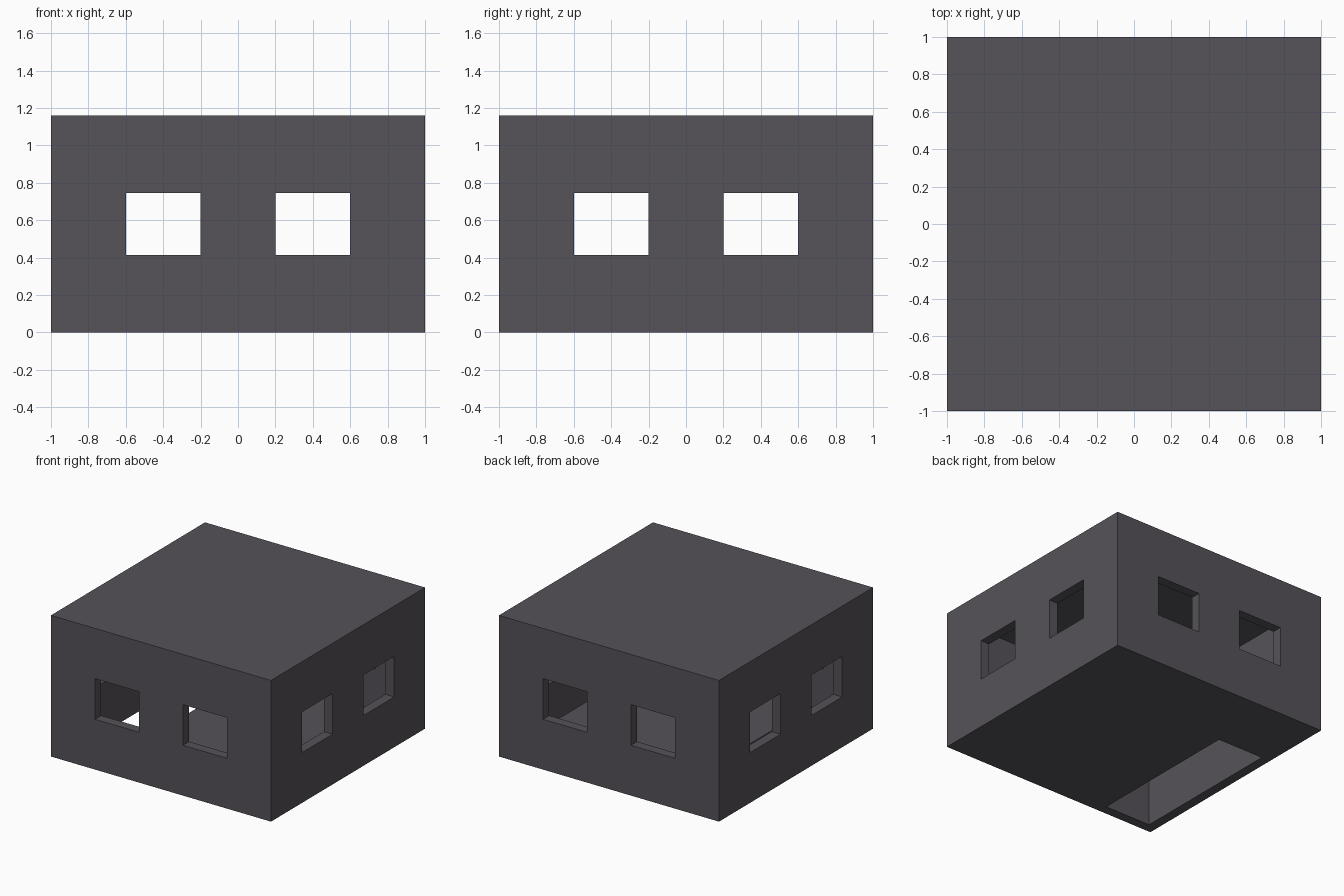
import bpy, bmesh, math

if "Cube" in bpy.data.objects:
    bpy.data.objects.remove(bpy.data.objects["Cube"])

H, T = 1.16, 0.08                      # height, wall / floor / roof thickness
WALL = 1 - T                           # inner face of the walls
WIN_Z = (T + 1 / 3, T + 2 / 3)         # window sill and lintel
STAIR_X, STAIR_Y = (-WALL, -0.5), (-WALL, 0.4)

mat = bpy.data.materials.new("dark_grey")
mat.diffuse_color = (0.092, 0.085, 0.100, 1)
mat.use_nodes = True
mat.node_tree.nodes["Principled BSDF"].inputs["Base Color"].default_value = mat.diffuse_color

# Cut planes of the building
xs = [-1, -WALL, -0.6, -0.5, -0.2, 0.2, 0.6, WALL, 1]
ys = [-1, -WALL, -0.6, -0.2, 0.2, 0.4, 0.6, WALL, 1]
zs = [0, T, *WIN_Z, H - T, H]
axes = (xs, ys, zs)


def in_window(v):
    return 0.2 < abs(v) < 0.6


def solid(cell):
    """Is this grid cell part of the shell?"""
    if any(not 0 <= cell[a] < len(axes[a]) - 1 for a in range(3)):
        return False
    x, y, z = [(axes[a][cell[a]] + axes[a][cell[a] + 1]) / 2 for a in range(3)]
    # stair opening in the floor
    if z < T:
        return not (STAIR_X[0] < x < STAIR_X[1] and STAIR_Y[0] < y < STAIR_Y[1])
    # roof slab
    if z > H - T:
        return True
    # hollow room
    if abs(x) < WALL and abs(y) < WALL:
        return False
    # two windows through every wall
    if WIN_Z[0] < z < WIN_Z[1]:
        return not (in_window(x) or in_window(y))
    return True


# Building shell: skin every boundary between solid and empty cells
bm = bmesh.new()
for i in range(len(xs) - 1):
    for j in range(len(ys) - 1):
        for k in range(len(zs) - 1):
            c = (i, j, k)
            if not solid(c):
                continue
            for a in range(3):
                for side in (0, 1):
                    n = list(c)
                    n[a] += 2 * side - 1
                    if solid(n):
                        continue
                    b, d = (a + 1) % 3, (a + 2) % 3
                    loop = []
                    for s, t in ((0, 0), (1, 0), (1, 1), (0, 1)):
                        p = [0, 0, 0]
                        p[a] = axes[a][c[a] + side]
                        p[b] = axes[b][c[b] + s]
                        p[d] = axes[d][c[d] + t]
                        loop.append(bm.verts.new(p))
                    bm.faces.new(loop if side else loop[::-1])

# Weld the skin and merge flat areas
bmesh.ops.remove_doubles(bm, verts=bm.verts, dist=1e-4)
bmesh.ops.dissolve_limit(bm, angle_limit=math.radians(1),
                         verts=bm.verts, edges=bm.edges)

mesh = bpy.data.meshes.new("building_shell")
bm.to_mesh(mesh)
bm.free()
mesh.materials.append(mat)
bpy.context.collection.objects.link(bpy.data.objects.new("building_shell", mesh))
